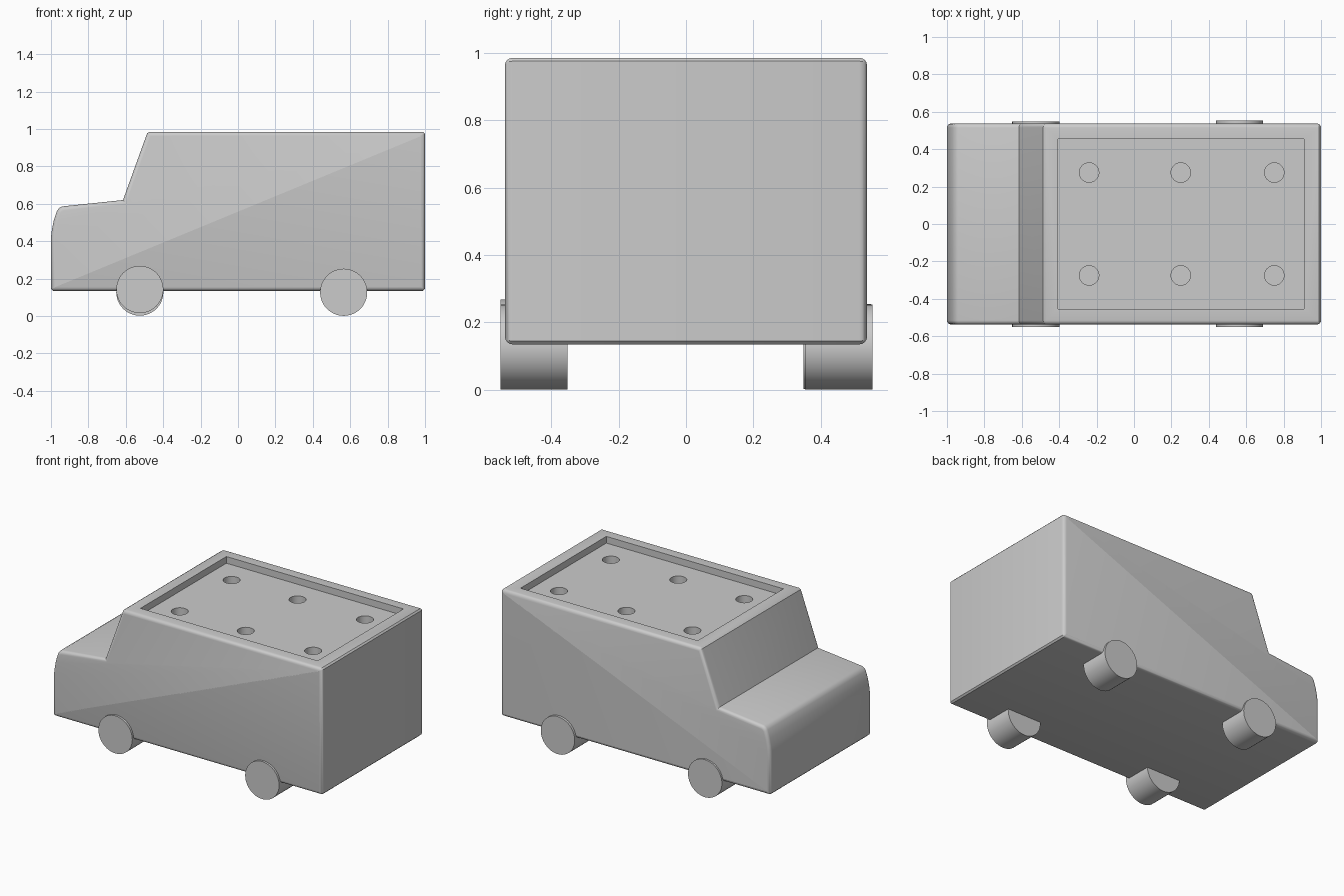
import bpy, bmesh, math

if "Cube" in bpy.data.objects:
    bpy.data.objects.remove(bpy.data.objects["Cube"])

HALF_W = 0.537


def cylinder(name, radius, depth, loc, rot=(0, 0, 0), sides=48):
    bpy.ops.mesh.primitive_cylinder_add(vertices=sides, radius=radius, depth=depth,
                                        location=loc, rotation=rot)
    obj = bpy.context.object
    obj.name = name
    bpy.ops.object.shade_smooth_by_angle(angle=math.radians(30))
    return obj


def cut(target, cutter):
    mod = target.modifiers.new("cut", "BOOLEAN")
    mod.operation = "DIFFERENCE"
    mod.solver = "EXACT"
    mod.object = cutter
    bpy.context.view_layer.objects.active = target
    bpy.ops.object.modifier_apply(modifier=mod.name)
    bpy.data.objects.remove(cutter, do_unlink=True)


# Van body: side profile extruded across the width, outline edges rounded
profile = [(-0.99, 0.135), (0.99, 0.135), (1.0, 0.145), (1.0, 0.975), (0.99, 0.985),
           (-0.473, 0.985), (-0.486, 0.977), (-0.615, 0.62), (-0.94, 0.586),
           (-0.957, 0.577), (-0.969, 0.56), (-0.985, 0.51), (-0.995, 0.46),
           (-1.0, 0.42), (-1.0, 0.145)]
bm = bmesh.new()
near = bm.faces.new([bm.verts.new((x, -HALF_W, z)) for x, z in profile])
ext = bmesh.ops.extrude_face_region(bm, geom=[near])
bmesh.ops.translate(bm, vec=(0, 2 * HALF_W, 0),
                    verts=[g for g in ext["geom"] if isinstance(g, bmesh.types.BMVert)])
bmesh.ops.recalc_face_normals(bm, faces=bm.faces)
outline = [e for e in bm.edges if abs(e.verts[0].co.y - e.verts[1].co.y) < 1e-5]
bmesh.ops.bevel(bm, geom=outline, offset=0.022, offset_type="OFFSET", segments=4,
                profile=0.5, affect="EDGES", clamp_overlap=False)
bmesh.ops.remove_doubles(bm, verts=bm.verts, dist=0.0005)
bmesh.ops.recalc_face_normals(bm, faces=bm.faces)
mesh = bpy.data.meshes.new("van_body")
bm.to_mesh(mesh)
bm.free()
body = bpy.data.objects.new("van_body", mesh)
bpy.context.collection.objects.link(body)

# Roof tray recess
bpy.ops.mesh.primitive_cube_add(size=1, location=(0.2525, 0, 0.99))
tray = bpy.context.object
tray.name = "tray_cutter"
tray.hide_render = True
tray.scale = (1.315, 0.91, 0.10)
bpy.ops.object.transform_apply(location=False, rotation=False, scale=True)
cut(body, tray)

# Six round holes in the tray floor
for x in (-0.24, 0.25, 0.75):
    for y in (-0.275, 0.275):
        hole = cylinder("hole_cutter", 0.052, 0.3, (x, y, 0.86))
        hole.hide_render = True
        cut(body, hole)

bpy.ops.object.select_all(action="DESELECT")
body.select_set(True)
bpy.context.view_layer.objects.active = body
bpy.ops.object.shade_smooth_by_angle(angle=math.radians(30))

# Four wheels, the near front one sitting slightly higher
for name, x, y, z in (("front_wheel_near", -0.525, -0.451, 0.142),
                      ("front_wheel_far", -0.525, 0.449, 0.128),
                      ("rear_wheel_near", 0.565, -0.451, 0.127),
                      ("rear_wheel_far", 0.565, 0.453, 0.127)):
    cylinder(name, 0.126, 0.2, (x, y, z), (math.pi / 2, 0, 0))
